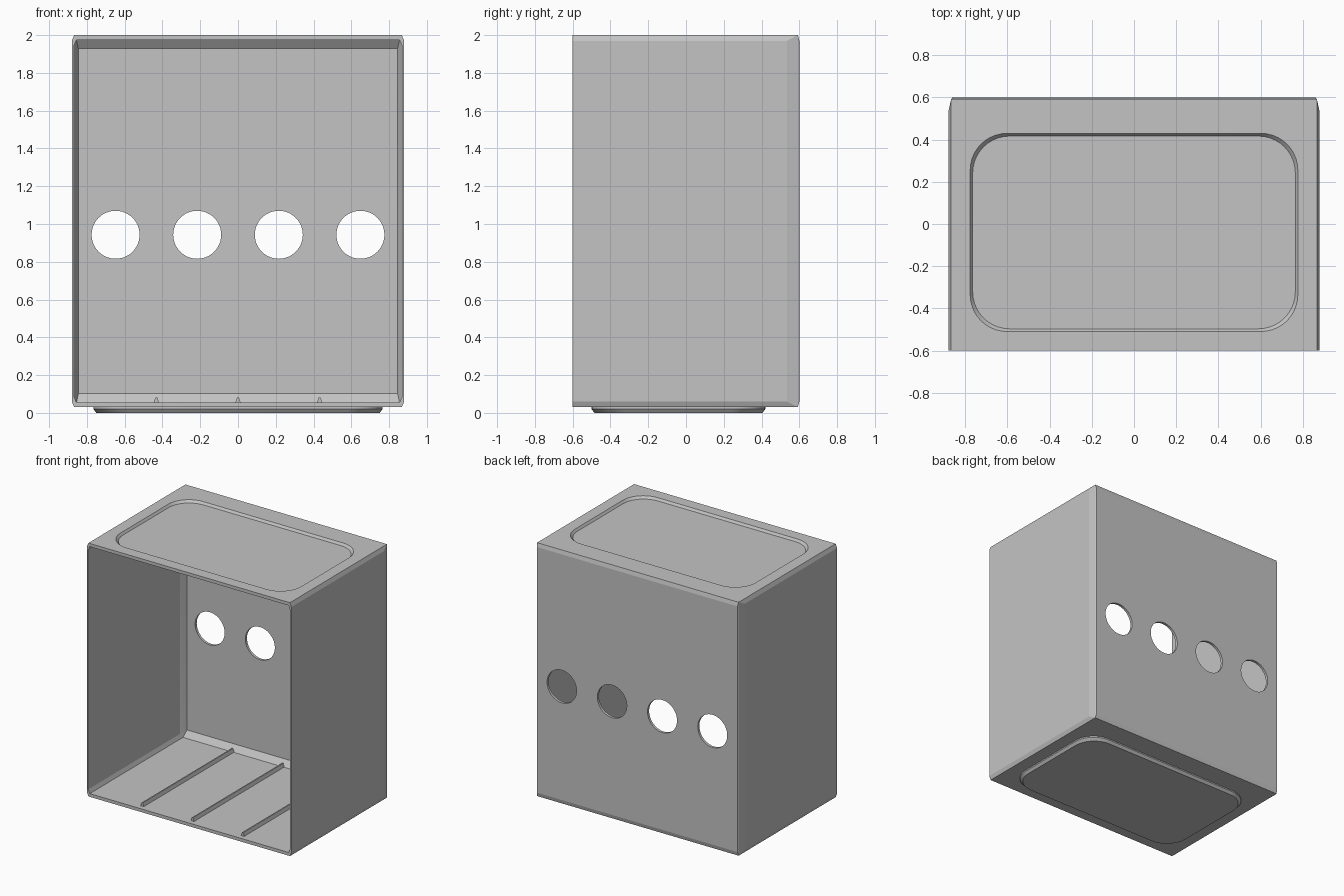
import bpy, bmesh, math

if "Cube" in bpy.data.objects:
    bpy.data.objects.remove(bpy.data.objects["Cube"], do_unlink=True)

grey = bpy.data.materials.new("light_grey")
grey.use_nodes = True
colour = (0.55, 0.55, 0.55, 1)
grey.diffuse_color = colour
bsdf = next(n for n in grey.node_tree.nodes if n.type == 'BSDF_PRINCIPLED')
bsdf.inputs["Base Color"].default_value = colour


def hull(name, points):
    """Convex solid around the given points, with flat faces merged."""
    bm = bmesh.new()
    for p in points:
        bm.verts.new(p)
    res = bmesh.ops.convex_hull(bm, input=bm.verts[:])
    loose = {v for v in res["geom_interior"] if isinstance(v, bmesh.types.BMVert)}
    bmesh.ops.delete(bm, geom=list(loose), context='VERTS')
    bmesh.ops.dissolve_limit(bm, angle_limit=0.01, verts=bm.verts[:], edges=bm.edges[:])
    bmesh.ops.recalc_face_normals(bm, faces=bm.faces[:])
    mesh = bpy.data.meshes.new(name)
    bm.to_mesh(mesh)
    bm.free()
    mesh.materials.append(grey)
    obj = bpy.data.objects.new(name, mesh)
    bpy.context.collection.objects.link(obj)
    return obj


def chamfered_box(name, front, x, y, z, mid):
    """Box open to a flat front; x, y, z give the corner point on each face."""
    pts = []
    for sx in (-1, 1):
        for sz in (-1, 1):
            for cx, cy, cz in (x, y, z):
                pts.append((sx * cx, cy, mid + sz * cz))
            for cx, cy, cz in (x, z):
                pts.append((sx * cx, front, mid + sz * cz))
    return hull(name, pts)


def rounded_slab(name, levels, radius=0.175, steps=10):
    """Rounded rectangle lofted through (z, half width, half depth) levels."""
    pts = []
    for z, hx, hy in levels:
        for sx in (-1, 1):
            for sy in (-1, 1):
                for i in range(steps + 1):
                    a = math.pi / 2 * i / steps
                    pts.append((sx * (hx - radius + radius * math.cos(a)),
                                -0.04 + sy * (hy - radius + radius * math.sin(a)), z))
    return hull(name, pts)


def cut(obj, cutter):
    mod = obj.modifiers.new("cut", 'BOOLEAN')
    mod.operation = 'DIFFERENCE'
    mod.solver = 'EXACT'
    mod.object = cutter
    bpy.context.view_layer.objects.active = obj
    bpy.ops.object.modifier_apply(modifier=mod.name)
    bpy.data.objects.remove(cutter, do_unlink=True)


# Outer case, open at the front
case = chamfered_box("case", -0.6, (0.88, 0.535, 0.955), (0.862, 0.6, 0.955),
                     (0.867, 0.592, 0.985), 1.015)
cavity = chamfered_box("cavity_cutter", -0.7, (0.868, 0.53, 0.93), (0.845, 0.58, 0.913),
                       (0.855, 0.545, 0.96), 1.015)
cut(case, cavity)

# Recess in the top
cut(case, rounded_slab("recess_cutter", [(1.982, 0.765, 0.457), (2.0, 0.777, 0.47),
                                         (2.05, 0.777, 0.47)]))

# Row of round holes through the back
for x in (-0.648, -0.216, 0.216, 0.648):
    bpy.ops.mesh.primitive_cylinder_add(vertices=48, radius=0.127, depth=0.3,
                                        location=(x, 0.6, 0.943),
                                        rotation=(math.pi / 2, 0, 0))
    cut(case, bpy.context.object)

# Raised foot under the base
foot = rounded_slab("foot", [(0.0, 0.75, 0.445), (0.02, 0.765, 0.46), (0.035, 0.765, 0.46)])

# Tapered ribs along the floor
ribs = []
for i, x in enumerate((-0.432, 0, 0.432)):
    ribs.append(hull(f"floor_rib_{i + 1}",
                     [(x + dx, y, z) for y in (-0.56, 0.55)
                      for dx, z in ((-0.015, 0.05), (0.015, 0.05),
                                    (-0.005, 0.082), (0.005, 0.082))]))

# Smooth only the round walls
bpy.ops.object.select_all(action='DESELECT')
for obj in (case, foot):
    obj.select_set(True)
bpy.context.view_layer.objects.active = case
bpy.ops.object.shade_smooth_by_angle(angle=math.radians(12))
